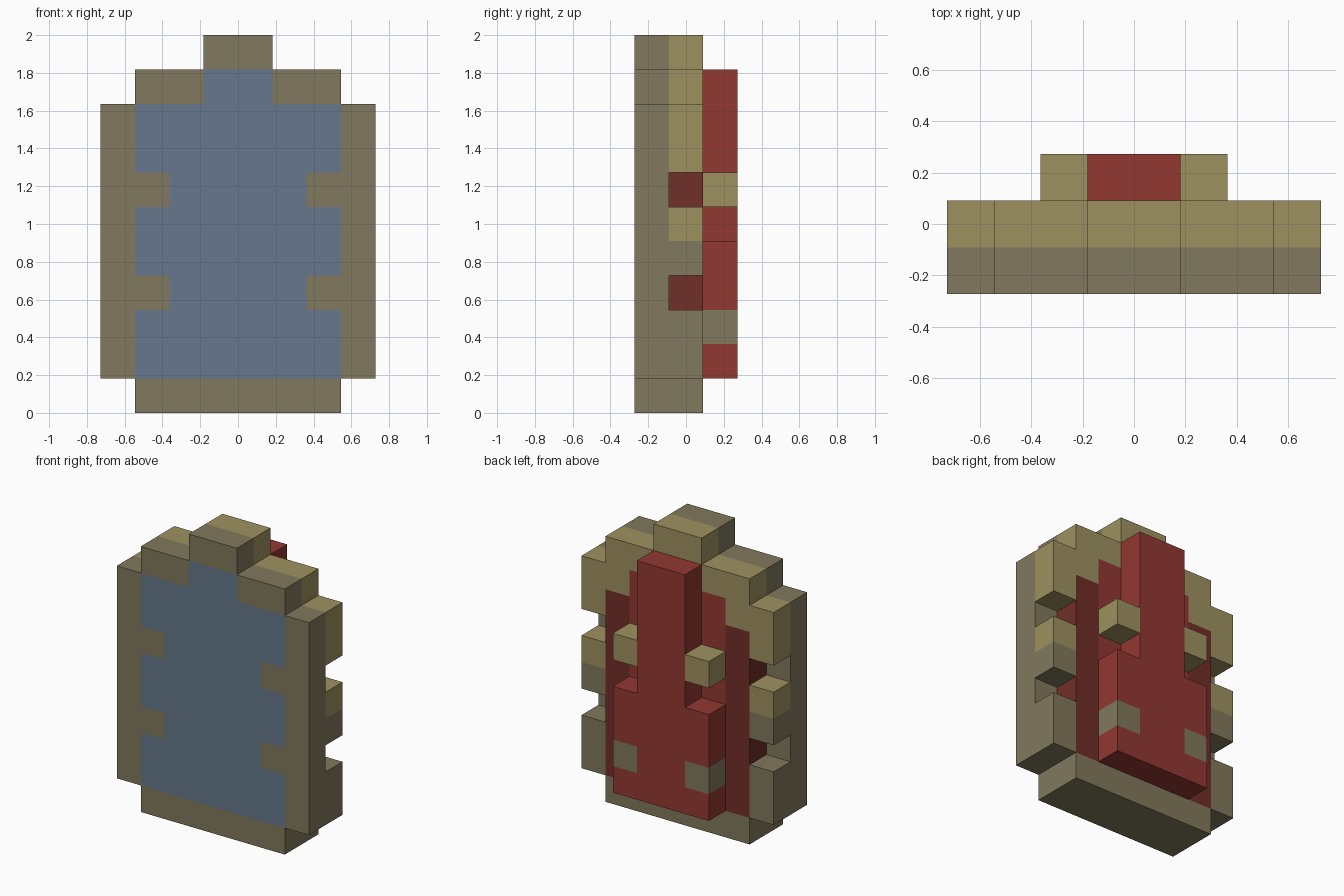
import bpy, bmesh
from mathutils import Vector

if "Cube" in bpy.data.objects:
    bpy.data.objects.remove(bpy.data.objects["Cube"])

U = 2 / 11  # block size: the model is 8 x 3 x 11 blocks


def linear(c):
    c /= 255
    return c / 12.92 if c <= 0.04045 else ((c + 0.055) / 1.055) ** 2.4


def material(name, rgb):
    m = bpy.data.materials.new(name)
    m.diffuse_color = (*[linear(c) for c in rgb], 1)
    m.use_nodes = True
    m.node_tree.nodes["Principled BSDF"].inputs["Base Color"].default_value = m.diffuse_color
    return m


stone = material("dull olive", (129, 120, 93))
sand = material("sand", (158, 145, 96))
red = material("red", (146, 56, 50))
maroon = material("dark red", (113, 46, 40))
blue = material("slate blue", (103, 119, 140))

# Later boxes replace earlier ones where they overlap
cells = {}


def box(part, mat, x0, x1, layer, z0, z1, mirror=False):
    for x in range(x0, x1):
        for z in range(z0, z1):
            cells[(x, layer, z)] = (part, mat)
            if mirror:
                cells[(-1 - x, layer, z)] = (part, mat)


# Front plate: stepped stone frame with a notched panel
box("front_frame", stone, -3, 3, 0, 0, 1)
box("front_frame", stone, -4, 4, 0, 1, 9)
box("front_frame", stone, -3, 3, 0, 9, 10)
box("front_frame", stone, -1, 1, 0, 10, 11)
box("front_panel", blue, -3, 3, 0, 1, 9)
box("front_panel", blue, -1, 1, 0, 9, 10)
for z in (3, 6):
    box("front_frame", stone, 2, 3, 0, z, z + 1, True)

# Middle layer: red core, dark sides, base, side blocks and stepped crown
box("middle_core", red, -2, 2, 1, 1, 9)
box("core_side", maroon, 2, 3, 1, 1, 8, True)
box("base", stone, -3, 3, 1, 0, 1)
box("side_block", stone, 3, 4, 1, 1, 3, True)
box("side_block", stone, 3, 4, 1, 4, 5, True)
box("side_block", sand, 3, 4, 1, 5, 6, True)
box("side_block", sand, 3, 4, 1, 7, 9, True)
box("crown", sand, 2, 3, 1, 8, 9, True)
box("crown", sand, -3, 3, 1, 9, 10)
box("crown", sand, -1, 1, 1, 10, 11)

# Back layer: wide foot, tall spine, stone patches and protruding studs
box("back_foot", red, -2, 2, 2, 1, 5)
box("back_spine", red, -1, 1, 2, 5, 10)
box("foot_patch", stone, 1, 2, 2, 2, 3, True)
box("back_stud", sand, 1, 2, 2, 6, 7, True)


def build(part):
    """Mesh one part from its exposed block faces only."""
    bm = bmesh.new()
    mats = []
    for cell, (name, mat) in cells.items():
        if name != part:
            continue
        if mat not in mats:
            mats.append(mat)
        centre = Vector((cell[0] + 0.5, cell[1] - 1, cell[2] + 0.5))
        for axis in range(3):
            for sign in (-1, 1):
                n = Vector((0, 0, 0))
                n[axis] = sign
                if tuple(int(cell[i] + n[i]) for i in range(3)) in cells:
                    continue
                a = Vector((0, 0, 0))
                a[(axis + 1) % 3] = 1
                b = n.cross(a)
                corners = (-a - b, a - b, a + b, b - a)
                f = bm.faces.new([bm.verts.new((centre + (n + c) / 2) * U)
                                  for c in corners])
                f.material_index = mats.index(mat)
    bmesh.ops.remove_doubles(bm, verts=bm.verts, dist=0.001)
    bmesh.ops.dissolve_limit(bm, angle_limit=0.01, verts=bm.verts,
                             edges=bm.edges, delimit={'MATERIAL'})
    mesh = bpy.data.meshes.new(part)
    bm.to_mesh(mesh)
    bm.free()
    for m in mats:
        mesh.materials.append(m)
    bpy.context.collection.objects.link(bpy.data.objects.new(part, mesh))


for part in dict.fromkeys(p for p, _ in cells.values()):
    build(part)
